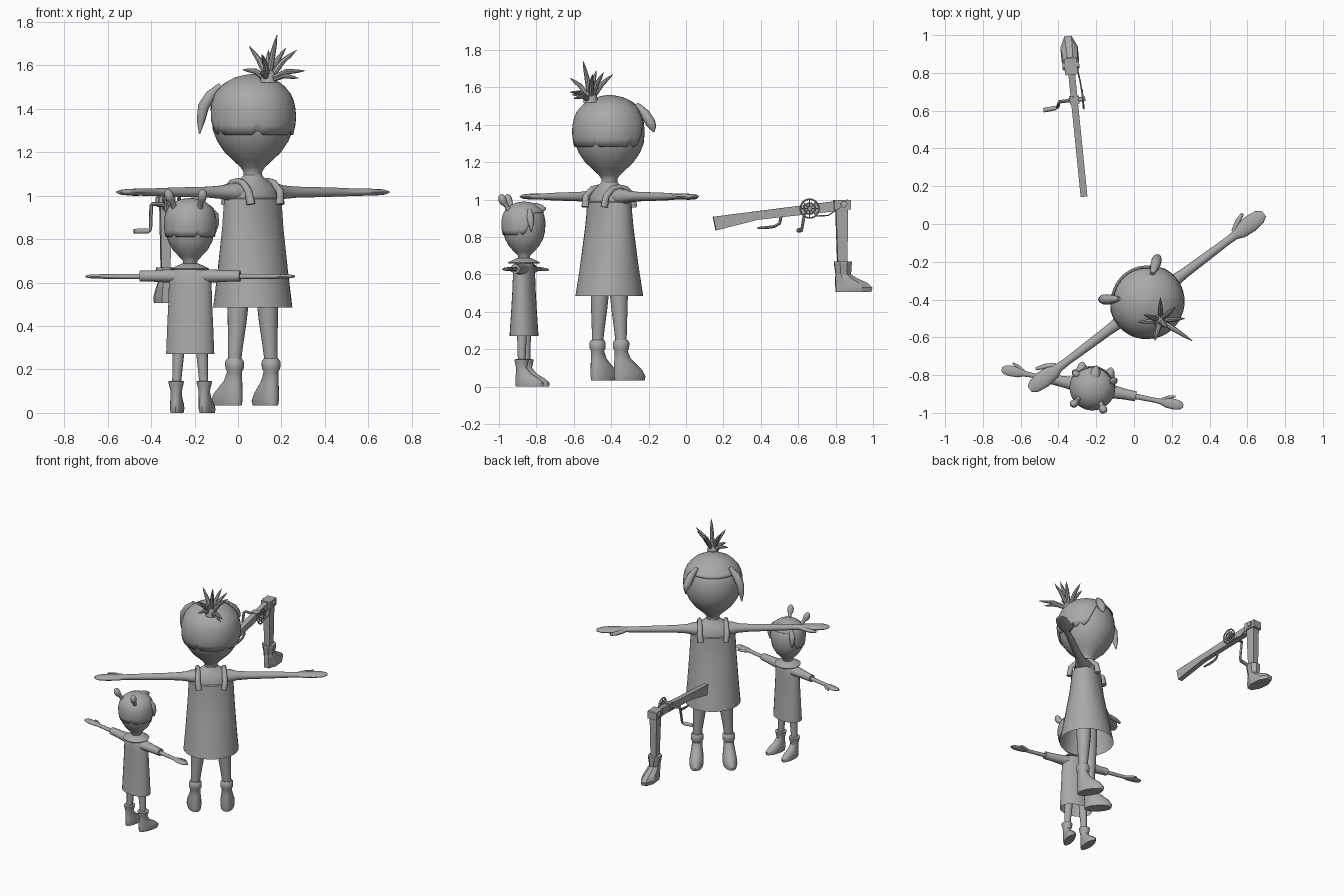
import bpy, bmesh, math
from mathutils import Matrix, Vector

grey = bpy.data.materials.new("plain_grey")
grey.diffuse_color = (0.4, 0.4, 0.4, 1)
T = Matrix.Translation


def Rz(a):
    return Matrix.Rotation(a, 4, 'Z')


def loft(name, rings, M=Matrix(), caps=(True, True), sharp=40):
    """Skin equal-length closed rings into one object."""
    bm = bmesh.new()
    vs = [[bm.verts.new(M @ Vector(p)) for p in r] for r in rings]
    n = len(rings[0])
    for a, b in zip(vs, vs[1:]):
        for i in range(n):
            j = (i + 1) % n
            bm.faces.new((a[i], a[j], b[j], b[i]))
    if caps[0]:
        bm.faces.new(vs[0][::-1])
    if caps[1]:
        bm.faces.new(vs[-1])
    bmesh.ops.recalc_face_normals(bm, faces=bm.faces)
    me = bpy.data.meshes.new(name)
    bm.to_mesh(me)
    bm.free()
    me.materials.append(grey)
    if sharp:
        for p in me.polygons:
            p.use_smooth = True
        me.set_sharp_from_angle(angle=math.radians(sharp))
    ob = bpy.data.objects.new(name, me)
    bpy.context.collection.objects.link(ob)
    return ob


def lathe(name, prof, M=Matrix(), n=24, phase=0, **kw):
    """Stack of ellipses: (z, radius x, radius y, y offset)."""
    rings = []
    for z, rx, ry, oy in prof:
        rings.append([(rx * math.sin(phase + k * math.tau / n),
                       oy - ry * math.cos(phase + k * math.tau / n), z) for k in range(n)])
    return loft(name, rings, M, **kw)


def tube(name, path, M=Matrix(), n=10, **kw):
    """Round tube through (x, y, z, radius) points."""
    ps = [Vector(p[:3]) for p in path]
    rings = []
    for i, p in enumerate(ps):
        d = ps[min(i + 1, len(ps) - 1)] - ps[max(i - 1, 0)]
        q = d.to_track_quat('Z', 'Y')
        rings.append([p + q @ Vector((path[i][3] * math.cos(k * math.tau / n),
                                      path[i][3] * math.sin(k * math.tau / n), 0)) for k in range(n)])
    return loft(name, rings, M, **kw)


def arm(name, sections, z, s, M, n=14):
    """Limb along x: (x, half width, half height)."""
    rings = [[(s * x, w * math.cos(k * math.tau / n), z + h * math.sin(k * math.tau / n))
              for k in range(n)] for x, w, h in sections]
    return loft(name, rings, M, sharp=60)


def radius(prof, z):
    for (z0, r0), (z1, r1) in zip(prof, prof[1:]):
        if z0 <= z <= z1:
            return r0 + (r1 - r0) * (z - z0) / (z1 - z0)
    return prof[-1][1]


def hair(name, prof, back, front, off, M, n=48, m=10):
    """Cap over the head, low at the back and high over the forehead."""
    top = prof[-1][0]
    rings = []
    for j in range(m + 1):
        t = 1 - (1 - j / m) ** 1.6
        ring = []
        for k in range(n):
            a = k * math.tau / n
            d = abs(math.degrees(a if a < math.pi else a - math.tau))
            f = min(1, max(0, (d - 48) / 34))
            hem = front + (back - front) * f * f * (3 - 2 * f)
            if d > 85 and k % 8 == 4:
                hem += off * 2
            z = hem + (top - hem) * t
            r = radius(prof, z) + off * (1 - t ** 6)
            ring.append((r * math.sin(a), -r * math.cos(a), z + off * t))
        rings.append(ring)
    ob = loft(name, rings, M, caps=(False, True), sharp=60)
    mod = ob.modifiers.new("thickness", 'SOLIDIFY')
    mod.thickness, mod.offset = off * 0.8, -1


def box(name, size, loc, M, tilt=0):
    sx, sy, sz = (v / 2 for v in size)
    rings = [[(x, y, z) for x, y in ((-sx, -sy), (sx, -sy), (sx, sy), (-sx, sy))] for z in (-sz, sz)]
    return loft(name, rings, M @ T(loc) @ Matrix.Rotation(tilt, 4, 'X'), sharp=0)


# ---------------- tall girl, facing away from the front ----------------
B = T((0.068, -0.41, 0)) @ Rz(math.radians(216.9))
head = [(1.06, .05), (1.08, .043), (1.11, .043), (1.13, .056), (1.16, .088), (1.2, .13), (1.25, .164),
        (1.3, .184), (1.36, .19), (1.42, .184), (1.47, .163), (1.51, .124), (1.535, .078), (1.545, .04), (1.55, .01)]
lathe("tall_head", [(z, r, r, 0) for z, r in head], B, n=32)
hair("tall_hair", head, 1.28, 1.46, .01, B)
lathe("tall_upper_body", [(.9, .14, .085, 0), (.98, .142, .09, 0), (1.03, .128, .08, 0), (1.06, .095, .062, 0),
                          (1.08, .06, .05, 0), (1.095, .043, .043, 0)], B)
lathe("tall_dress", [(.485, .184, .18, 0), (.55, .178, .168, 0), (.65, .17, .148, 0), (.75, .163, .13, 0),
                     (.85, .156, .112, 0), (.93, .152, .102, 0), (.985, .148, .098, 0), (.99, .138, .085, 0)],
      B, n=32, caps=(False, False))
for s, tip in ((1, 1.285), (-1, 1.36)):
    side = "left" if s > 0 else "right"
    tube(side + "_tall_hair_lock", [(s * .11, -.1, 1.51, .012), (s * .15, -.125, 1.46, .026),
                                    (s * .175, -.145, 1.41, .027), (s * .184, -.152, (tip + 1.41) / 2, .02),
                                    (s * .188, -.158, tip, .003)], B)
    tube(side + "_tall_strap", [(s * .085, -.098, .96, .02), (s * .09, -.088, 1.02, .018),
                                (s * .088, -.045, 1.058, .016), (s * .086, 0, 1.066, .016),
                                (s * .088, .045, 1.058, .016), (s * .09, .088, 1.02, .018),
                                (s * .085, .098, .96, .02)], B)
    arm(side + "_tall_arm", [(.08, .06, .045), (.13, .05, .042), (.17, .034, .032), (.25, .027, .026),
                             (.4, .024, .023), (.52, .021, .02), (.58, .023, .017), (.62, .04, .017),
                             (.69, .046, .016), (.745, .038, .013), (.775, .018, .006)], 1.016, s, B)
    tube(side + "_tall_thumb", [(s * .59, -.02, 1.015, .014), (s * .64, -.05, 1.012, .014),
                                (s * .685, -.068, 1.01, .008)], B)
    tube(side + "_tall_leg", [(s * .106, 0, .22, .029), (s * .1, 0, .3, .034), (s * .09, 0, .42, .044),
                              (s * .085, 0, .5, .049), (s * .08, 0, .75, .055)], B, n=16)
    lathe(side + "_tall_boot", [(.033, .043, .09, -.052), (.055, .048, .094, -.053), (.09, .046, .083, -.042),
                                (.12, .042, .064, -.025), (.15, .037, .046, -.009), (.19, .034, .036, 0),
                                (.205, .042, .044, 0), (.235, .043, .045, 0), (.25, .034, .036, 0)],
          B @ T((s * .105, 0, 0)) @ Rz(.12 * s), n=20)

# spiky plume tied at the back of the head
base = Vector((.14, -.51, 1.53))
lathe("plume_knot", [(1.52, .04, .04, 0), (1.54, .036, .036, 0), (1.565, .03, .03, 0), (1.59, .012, .012, 0)],
      T((base.x, base.y, 0)), n=14)
tips = [(.18, -.55, 1.74), (.27, -.5, 1.67), (.31, -.62, 1.575), (.28, -.6, 1.54), (.02, -.52, 1.58),
        (.05, -.48, 1.69), (.11, -.62, 1.65), (.14, -.39, 1.67), (.22, -.44, 1.68), (.1, -.61, 1.56)]
for i, t in enumerate(tips):
    t = Vector(t)
    mid = base.lerp(t, .5) + Vector((0, 0, .018))
    tube("plume_spike_%d" % i, [(*base, .012), (*base.lerp(mid, .6), .014), (*mid, .013),
                                (*mid.lerp(t, .6), .008), (*t, .001)], n=8)

# ---------------- small girl, facing the back ----------------
S = T((-.22, -.866, 0)) @ Rz(math.radians(168.5))
head = [(.66, .03), (.7, .033), (.72, .052), (.75, .08), (.79, .102), (.83, .112), (.88, .115),
        (.92, .107), (.95, .088), (.97, .06), (.98, .03), (.982, .008)]
lathe("small_head", [(z, r, r, 0) for z, r in head], S, n=32)
hair("small_hair", head, .81, .93, .007, S)
tube("small_fringe", [(0, -.02, .955, .02), (0, -.06, .952, .032), (0, -.09, .95, .026), (0, -.118, .953, .006)], S)
lathe("small_shirt", [(.27, .113, .076, 0), (.4, .108, .067, 0), (.5, .103, .061, 0), (.6, .1, .057, 0),
                      (.645, .097, .053, 0), (.665, .07, .048, 0), (.678, .036, .036, 0)],
      S, caps=(False, True), sharp=60)
lathe("small_collar", [(.658, .085, .083, 0), (.664, .088, .086, 0), (.678, .06, .058, 0), (.688, .036, .036, 0)], S)
for s in (1, -1):
    side = "left" if s > 0 else "right"
    arm(side + "_small_sleeve", [(.05, .045, .035), (.1, .036, .031), (.17, .029, .027), (.235, .026, .025)], .63, s, S)
    arm(side + "_small_arm", [(.2, .015, .013), (.33, .013, .012), (.37, .015, .011), (.4, .026, .011),
                              (.445, .028, .01), (.475, .023, .008), (.49, .01, .004)], .628, s, S)
    tube(side + "_small_thumb", [(s * .375, -.012, .627, .009), (s * .41, -.032, .626, .009),
                                 (s * .44, -.042, .625, .005)], S)
    tube(side + "_small_leg", [(s * .065, 0, .12, .02), (s * .06, 0, .2, .023), (s * .055, 0, .28, .027),
                               (s * .05, 0, .45, .03)], S, n=14)
    lathe(side + "_small_boot", [(0, .029, .077, -.045), (.02, .033, .08, -.045), (.045, .031, .065, -.031),
                                 (.07, .027, .043, -.011), (.1, .026, .03, 0), (.125, .032, .035, 0),
                                 (.145, .037, .039, 0), (.147, .025, .026, 0)],
          S @ T((s * .066, 0, 0)) @ Rz(.1 * s), n=18)
    tube(side + "_small_side_lock", [(s * .08, -.045, .945, .012), (s * .102, -.055, .91, .02),
                                     (s * .108, -.06, .87, .016), (s * .106, -.062, .83, .003)], S)
    tube(side + "_small_hair_bun", [(s * .06, .07, .945, .014), (s * .068, .085, .97, .012), (s * .074, .096, .985, .02),
                                    (s * .08, .104, 1.005, .022), (s * .083, .108, 1.022, .014),
                                    (s * .084, .11, 1.028, .004)], S)

# ---------------- cranked beam with a hanging boot ----------------
D = T((-.25, 0, 0)) @ Rz(.1)
w = .018
side_shape = [(.145, .908), (.16, .835), (.385, .892), (.87, .945), (.87, 1.0)]
loft("beam", [[(x, y, z) for y, z in side_shape] for x in (-w, w)], D, sharp=0)
loft("hanging_leg", [[(x, y, z) for x, y in ((-a, b), (a, b), (a, c), (-a, c))]
                     for z, a, b, c in ((.63, .02, .815, .866), (.98, .027, .803, .868))], D, sharp=0)
box("knee_block", (.068, .088, .052), (0, .838, .973), D)
tube("knee_bolt", [(-.045, .845, .975, .018), (.045, .845, .975, .018)], D, n=12)
lathe("hanging_boot", [(.505, .047, .102, .9), (.53, .05, .106, .902), (.555, .046, .092, .888),
                       (.58, .042, .062, .86), (.6, .036, .044, .845), (.655, .046, .05, .843),
                       (.67, .046, .05, .843), (.67, .03, .034, .843)],
      D, n=8, phase=math.pi / 8, sharp=0)


def ring(name, x, y, z, R, r, n=28):
    pts = [(x, y + R * math.cos(k * math.tau / n), z + R * math.sin(k * math.tau / n), r) for k in range(n + 1)]
    tube(name, pts, D, n=6)


ring("wheel_outer_ring", .045, .66, .952, .05, .005)
ring("wheel_inner_ring", .045, .66, .952, .03, .004)
for k in range(4):
    c, q = math.cos(k * math.pi / 4), math.sin(k * math.pi / 4)
    tube("wheel_spoke_%d" % k, [(.045, .66 + .05 * c, .952 + .05 * q, .003),
                                (.045, .66 - .05 * c, .952 - .05 * q, .003)], D, n=6)
tube("wheel_axle", [(-.03, .66, .955, .012), (.058, .66, .952, .012)], D, n=10)
box("wheel_bracket", (.05, .04, .05), (0, .66, .955), D, .1)
tube("crank", [(-.02, .66, .958, .009), (-.08, .658, .962, .009), (-.085, .65, .955, .009),
               (-.09, .632, .845, .008), (-.095, .63, .838, .008), (-.115, .628, .837, .008)], D, n=8)
tube("crank_grip", [(-.1, .628, .837, .012), (-.168, .622, .836, .012)], D, n=10)
tube("drive_cable", [(.045, .69, .912, .004), (.04, .76, .915, .004), (.03, .84, .968, .004)], D, n=6)
tube("trigger", [(0, .385, .848, .006), (0, .43, .85, .008), (0, .475, .856, .008), (0, .503, .872, .008),
                 (0, .512, .915, .008)], D, n=8)
